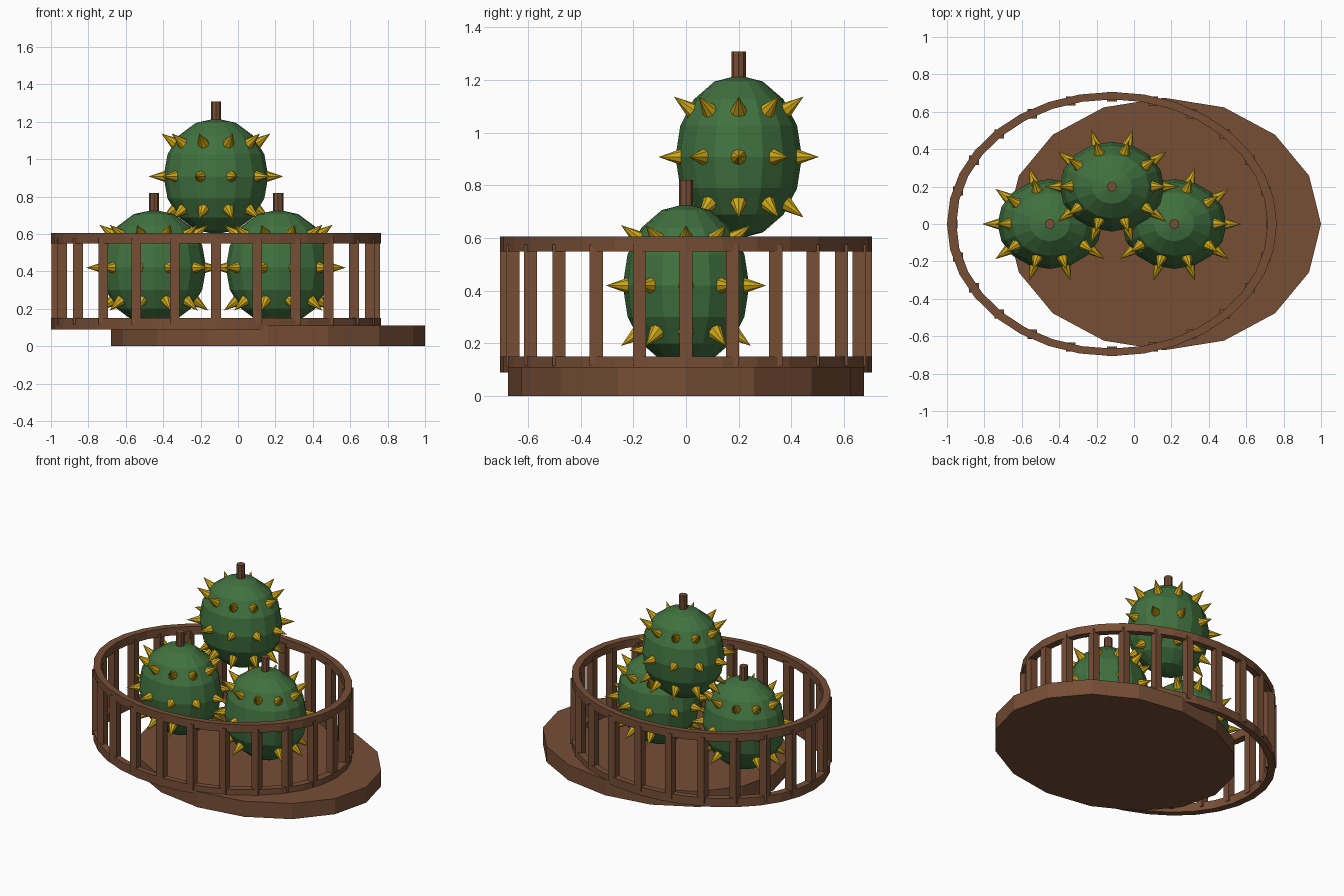
import bpy, bmesh, math
from mathutils import Matrix, Vector

if "Cube" in bpy.data.objects:
    bpy.data.objects.remove(bpy.data.objects["Cube"])


def material(name, rgb):
    m = bpy.data.materials.new(name)
    m.diffuse_color = (*rgb, 1.0)
    m.use_nodes = True
    m.node_tree.nodes["Principled BSDF"].inputs["Base Color"].default_value = m.diffuse_color
    return m


BROWN = material("brown wood", (0.18, 0.075, 0.036))
GREEN = material("green skin", (0.052, 0.165, 0.05))
GOLD = material("gold spike", (0.62, 0.39, 0.008))


def finish(name, bm, mat):
    bmesh.ops.recalc_face_normals(bm, faces=bm.faces)
    mesh = bpy.data.meshes.new(name)
    bm.to_mesh(mesh)
    bm.free()
    mesh.materials.append(mat)
    ob = bpy.data.objects.new(name, mesh)
    bpy.context.collection.objects.link(ob)
    return ob


def cone(bm, start, direction, length, r1, r2, sides):
    """Add a cone or cylinder from a start point along a direction."""
    d = Vector(direction).normalized()
    turn = d.to_track_quat('Z', 'Y').to_matrix().to_4x4()
    place = Matrix.Translation(Vector(start) + d * length / 2) @ turn
    bmesh.ops.create_cone(bm, cap_ends=True, segments=sides, radius1=r1,
                          radius2=r2, depth=length, matrix=place)


# Oval base slab
bm = bmesh.new()
bmesh.ops.create_cone(bm, cap_ends=True, segments=16, radius1=1, radius2=1, depth=1)
# put the vertices on the x and y axes, whatever the primitive's start angle
for v in bm.verts:
    step = math.tau / 16
    a = round(math.atan2(v.co.y, v.co.x) / step) * step
    v.co = (0.16 + 0.84 * math.cos(a), 0.675 * math.sin(a), 0.055 + v.co.z * 0.11)
finish("base", bm, BROWN)

# Oval fence: two rails and the posts between them
FENCE_X = -0.118


def rail(name, z0, z1, n=32):
    bm = bmesh.new()
    rings = []
    for i in range(n):
        a = math.tau * i / n
        c, s = math.cos(a), math.sin(a)
        rings.append([bm.verts.new((FENCE_X + rx * c, ry * s, z))
                      for rx, ry, z in ((0.882, 0.706, z0), (0.882, 0.706, z1),
                                        (0.832, 0.666, z1), (0.832, 0.666, z0))])
    for i in range(n):
        p, q = rings[i], rings[(i + 1) % n]
        for k in range(4):
            j = (k + 1) % 4
            bm.faces.new((p[k], q[k], q[j], p[j]))
    finish(name, bm, BROWN)


rail("bottom_rail", 0.09, 0.15)
rail("top_rail", 0.55, 0.606)

bm = bmesh.new()
for i in range(24):
    a = math.tau * i / 24
    place = Matrix.Translation((FENCE_X + 0.852 * math.cos(a), 0.681 * math.sin(a), 0.345))
    bmesh.ops.create_cube(bm, size=1, matrix=place @ Matrix.Diagonal((0.052, 0.05, 0.46, 1)))
finish("fence_posts", bm, BROWN)

# Spiky fruits
RADII = Vector((0.28, 0.24, 0.31))


def fruit(name, centre):
    centre = Vector(centre)
    # faceted body
    bm = bmesh.new()
    bmesh.ops.create_uvsphere(bm, u_segments=16, v_segments=8, radius=1,
                              matrix=Matrix.Translation(centre) @ Matrix.Diagonal((*RADII, 1)))
    finish(name + "_body", bm, GREEN)

    # three rows of ten spikes
    bm = bmesh.new()
    for lat in (-36, 0, 36):
        for i in range(10):
            e, a = math.radians(lat), math.radians(36 * i)
            d = Vector((math.cos(e) * math.cos(a), math.cos(e) * math.sin(a), math.sin(e)))
            foot = centre + d * RADII - d * 0.02
            cone(bm, foot, d, 0.10, 0.034, 0.0, 8)
    bmesh.ops.remove_doubles(bm, verts=bm.verts, dist=0.0005)
    finish(name + "_spikes", bm, GOLD)

    # stem
    bm = bmesh.new()
    cone(bm, centre + Vector((0, 0, 0.28)), (0, 0, 1), 0.12, 0.027, 0.027, 8)
    finish(name + "_stem", bm, BROWN)


fruit("left_fruit", (-0.45, 0, 0.42))
fruit("right_fruit", (0.215, 0, 0.42))
fruit("top_fruit", (-0.118, 0.2, 0.908))
